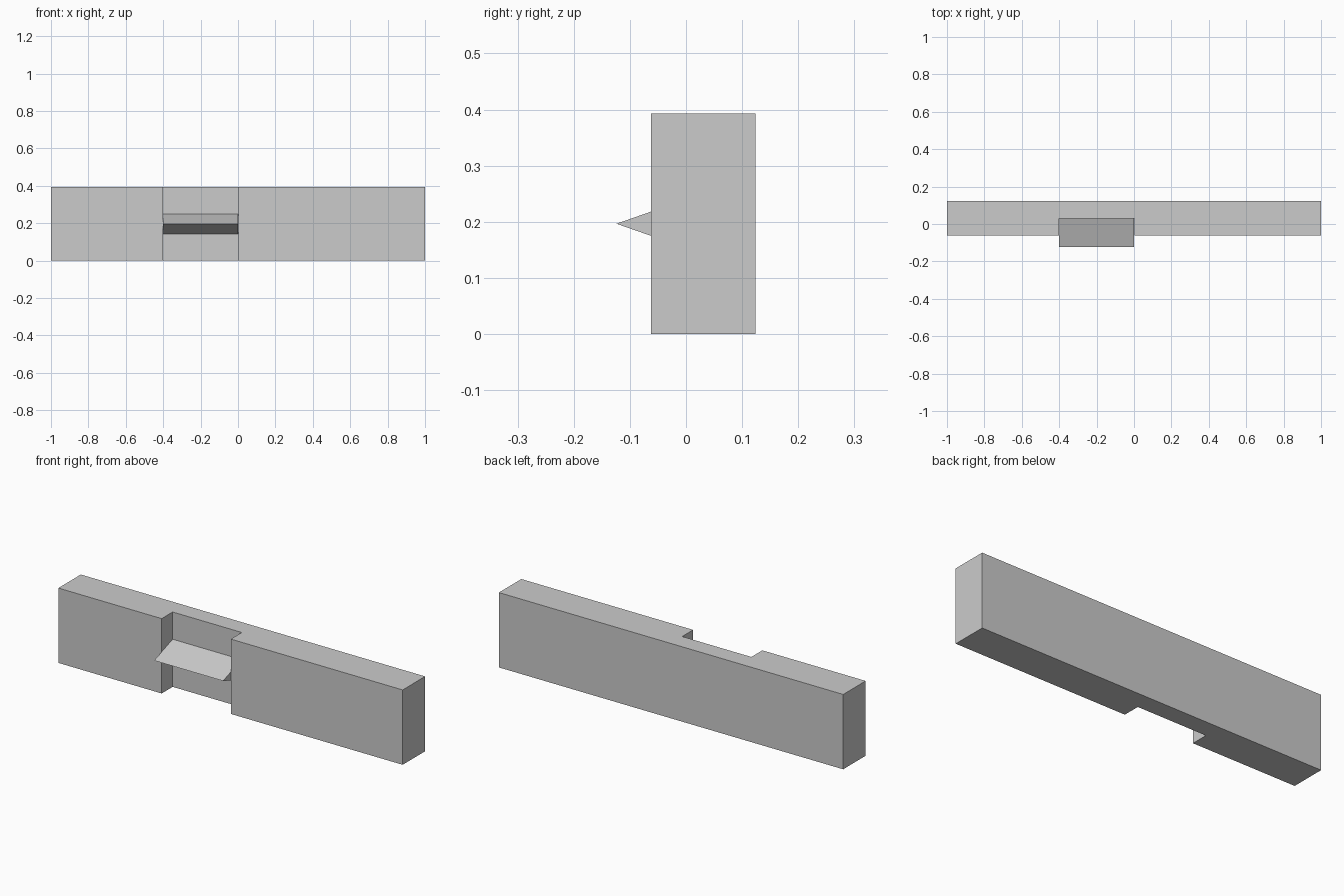
import bpy
import bmesh

cube = bpy.data.objects.get("Cube")
if cube:
    bpy.data.objects.remove(cube, do_unlink=True)

# One plain grey for everything
grey = bpy.data.materials.new("plain_grey")
grey.use_nodes = True
colour = (0.6, 0.6, 0.6, 1)
grey.diffuse_color = colour
grey.node_tree.nodes["Principled BSDF"].inputs["Base Color"].default_value = colour

HEIGHT = 0.393
FRONT, RECESS, BACK = -0.062, 0.029, 0.124
NOTCH_LEFT, NOTCH_RIGHT = 0.002, -0.4


def extruded(name, profile, offset):
    """Extrude a closed profile of 3D points along an offset."""
    bm = bmesh.new()
    face = bm.faces.new([bm.verts.new(p) for p in profile])
    result = bmesh.ops.extrude_face_region(bm, geom=[face])
    moved = [g for g in result["geom"] if isinstance(g, bmesh.types.BMVert)]
    bmesh.ops.translate(bm, verts=moved, vec=offset)
    bmesh.ops.recalc_face_normals(bm, faces=bm.faces)
    mesh = bpy.data.meshes.new(name)
    bm.to_mesh(mesh)
    bm.free()
    mesh.materials.append(grey)
    obj = bpy.data.objects.new(name, mesh)
    bpy.context.collection.objects.link(obj)
    return obj


# Long bar with a full-height notch in its front
outline = [(-1, FRONT), (NOTCH_RIGHT, FRONT), (NOTCH_RIGHT, RECESS),
           (NOTCH_LEFT, RECESS), (NOTCH_LEFT, FRONT), (1, FRONT),
           (1, BACK), (-1, BACK)]
extruded("notched_bar", [(x, y, 0) for x, y in outline], (0, 0, HEIGHT))

# Triangular wedge pointing forward out of the notch
wedge = [(RECESS, 0.143), (-BACK, HEIGHT / 2), (RECESS, 0.25)]
extruded("wedge", [(NOTCH_RIGHT, y, z) for y, z in wedge], (0.4, 0, 0))
